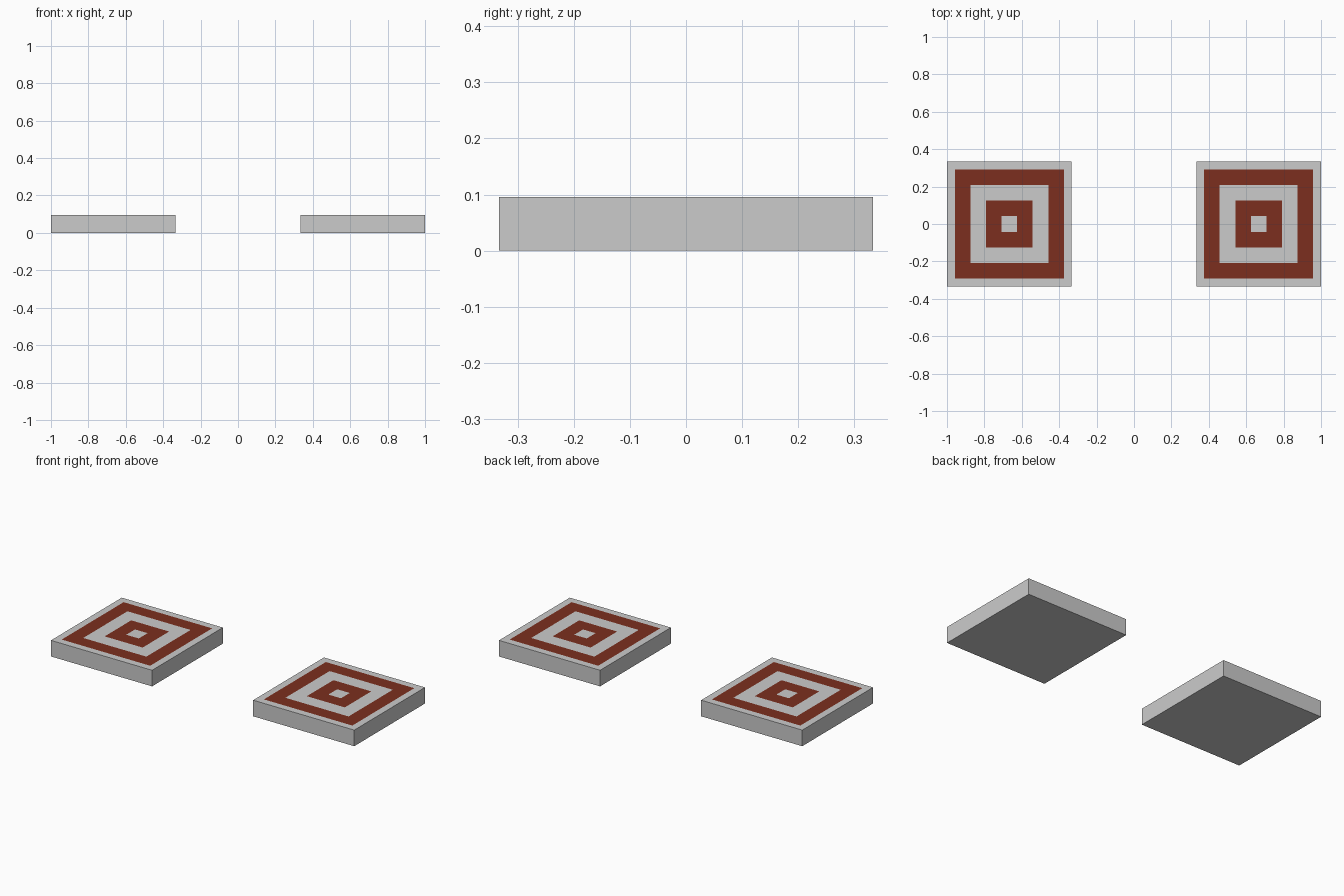
import bpy, bmesh
from mathutils import Matrix, Vector

if "Cube" in bpy.data.objects:
    bpy.data.objects.remove(bpy.data.objects["Cube"])

SIZE, HEIGHT = 2 / 3, 0.096
CELL = SIZE / 16          # pattern is laid out on a 16 x 16 grid

grey = bpy.data.materials.new("grey_stone")
red = bpy.data.materials.new("red_paint")
red.diffuse_color = (0.20, 0.028, 0.013, 1)
red.use_nodes = True
red.node_tree.nodes["Principled BSDF"].inputs["Base Color"].default_value = red.diffuse_color


def make_pad(name, x):
    # Slab
    bm = bmesh.new()
    bmesh.ops.create_cube(bm, size=1, matrix=Matrix.Translation((0, 0, HEIGHT / 2))
                          @ Matrix.Diagonal((SIZE, SIZE, HEIGHT, 1)))
    top = max(bm.faces, key=lambda f: f.calc_center_median().z)

    # Concentric square bands, alternating grey and red
    for cells, colour in ((1, 0), (2, 1), (2, 0), (2, 1)):
        ring = bmesh.ops.inset_region(bm, faces=[top], thickness=cells * CELL,
                                      use_even_offset=True)["faces"]
        for face in ring:
            face.material_index = colour
    top.material_index = 0

    mesh = bpy.data.meshes.new(name)
    bm.to_mesh(mesh)
    bm.free()
    mesh.materials.append(grey)
    mesh.materials.append(red)
    pad = bpy.data.objects.new(name, mesh)
    pad.location = Vector((x, 0, 0))
    bpy.context.collection.objects.link(pad)


for name, side in (("left_target_pad", -1), ("right_target_pad", 1)):
    make_pad(name, side * (1 - SIZE / 2))
